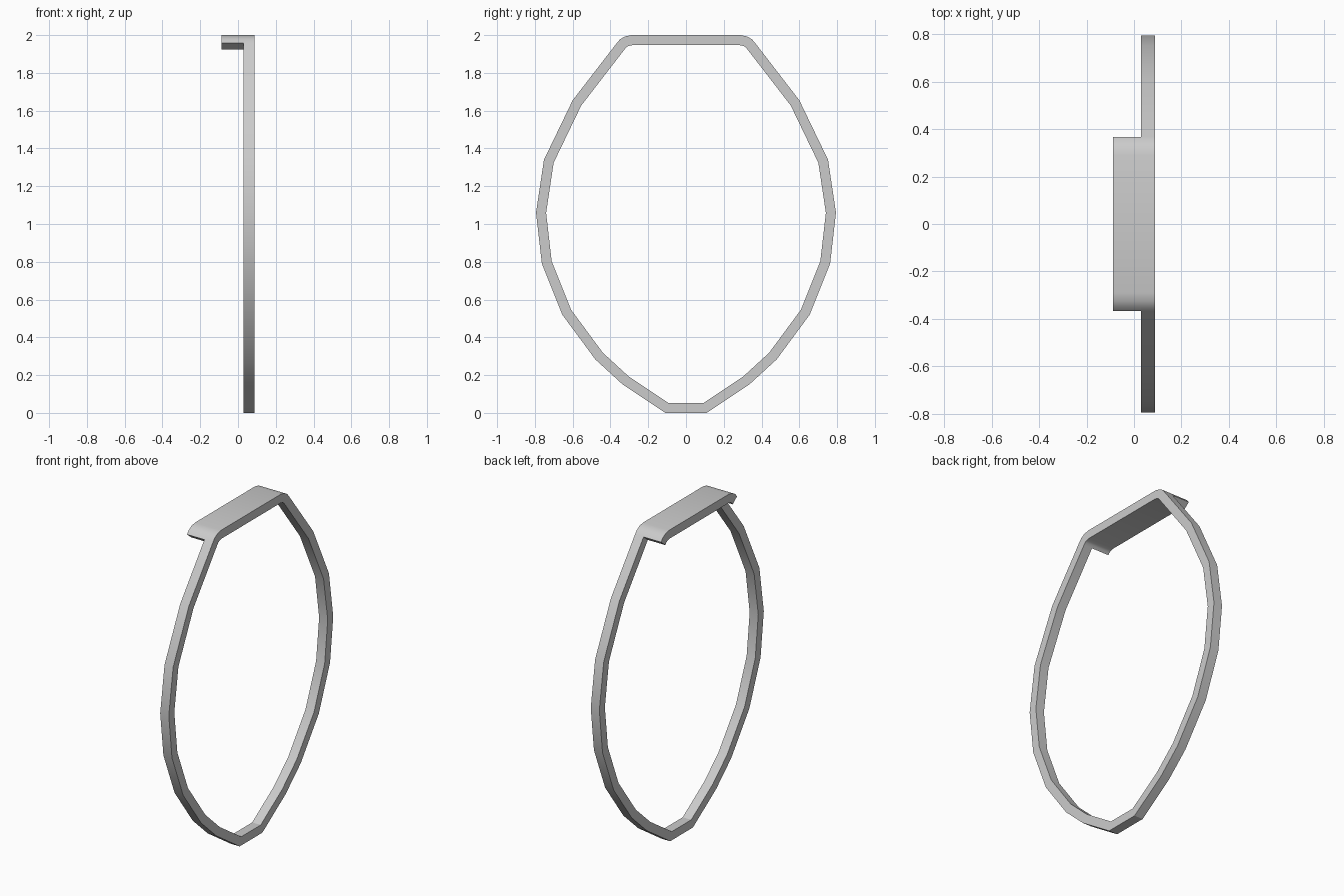
import bpy
import bmesh
from mathutils import Vector

cube = bpy.data.objects.get("Cube")
if cube:
    bpy.data.objects.remove(cube, do_unlink=True)

THICK = 0.053
X_BACK, X_STEP, X_FRONT = -0.088, 0.03, 0.088

grey = bpy.data.materials.new("plain_grey")
grey.use_nodes = True
colour = (0.6, 0.6, 0.6, 1.0)
grey.diffuse_color = colour
grey.node_tree.nodes["Principled BSDF"].inputs["Base Color"].default_value = colour

# Outer half profile (y, z) from the bottom flat up to the rounded top corner
half = [(0.11, 0), (0.335, 0.15), (0.48, 0.283), (0.655, 0.52), (0.763, 0.79),
        (0.794, 1.06), (0.752, 1.34), (0.6, 1.655), (0.367, 1.957),
        (0.35, 1.977), (0.325, 1.992), (0.29, 2)]
outer = [Vector(p) for p in half] + [Vector((-y, z)) for y, z in reversed(half)]


def inset(loop, dist):
    """Offset a counter-clockwise loop inwards with mitred corners."""
    result = []
    for i, p in enumerate(loop):
        a = (p - loop[i - 1]).normalized()
        b = (loop[(i + 1) % len(loop)] - p).normalized()
        na, nb = Vector((-a.y, a.x)), Vector((-b.y, b.x))
        result.append(p + (na + nb) * dist / (1 + na.dot(nb)))
    return result


def band(name, out, inn, x0, x1, closed):
    """Rectangular section swept along paired outer and inner points."""
    bm = bmesh.new()
    rings = [[bm.verts.new((x, p.x, p.y)) for p, x in
              ((o, x0), (o, x1), (i, x1), (i, x0))] for o, i in zip(out, inn)]
    count = len(rings)
    for k in range(count if closed else count - 1):
        a, b = rings[k], rings[(k + 1) % count]
        for s in range(4):
            t = (s + 1) % 4
            bm.faces.new((a[s], a[t], b[t], b[s]))
    if not closed:
        bm.faces.new(rings[0])
        bm.faces.new(rings[-1])
    bmesh.ops.recalc_face_normals(bm, faces=bm.faces)
    mesh = bpy.data.meshes.new(name)
    bm.to_mesh(mesh)
    bm.free()
    mesh.materials.append(grey)
    obj = bpy.data.objects.new(name, mesh)
    bpy.context.collection.objects.link(obj)
    bpy.ops.object.select_all(action='DESELECT')
    obj.select_set(True)
    bpy.context.view_layer.objects.active = obj
    bpy.ops.object.shade_smooth_by_angle()


inner = inset(outer, THICK)

# Thin oval hoop
band("hoop", outer, inner, X_STEP, X_FRONT, True)

# Wide lip that carries the top of the hoop sideways
top = slice(len(half) - 4, len(half) + 4)
band("top_lip", outer[top], inner[top], X_BACK, X_STEP, False)
